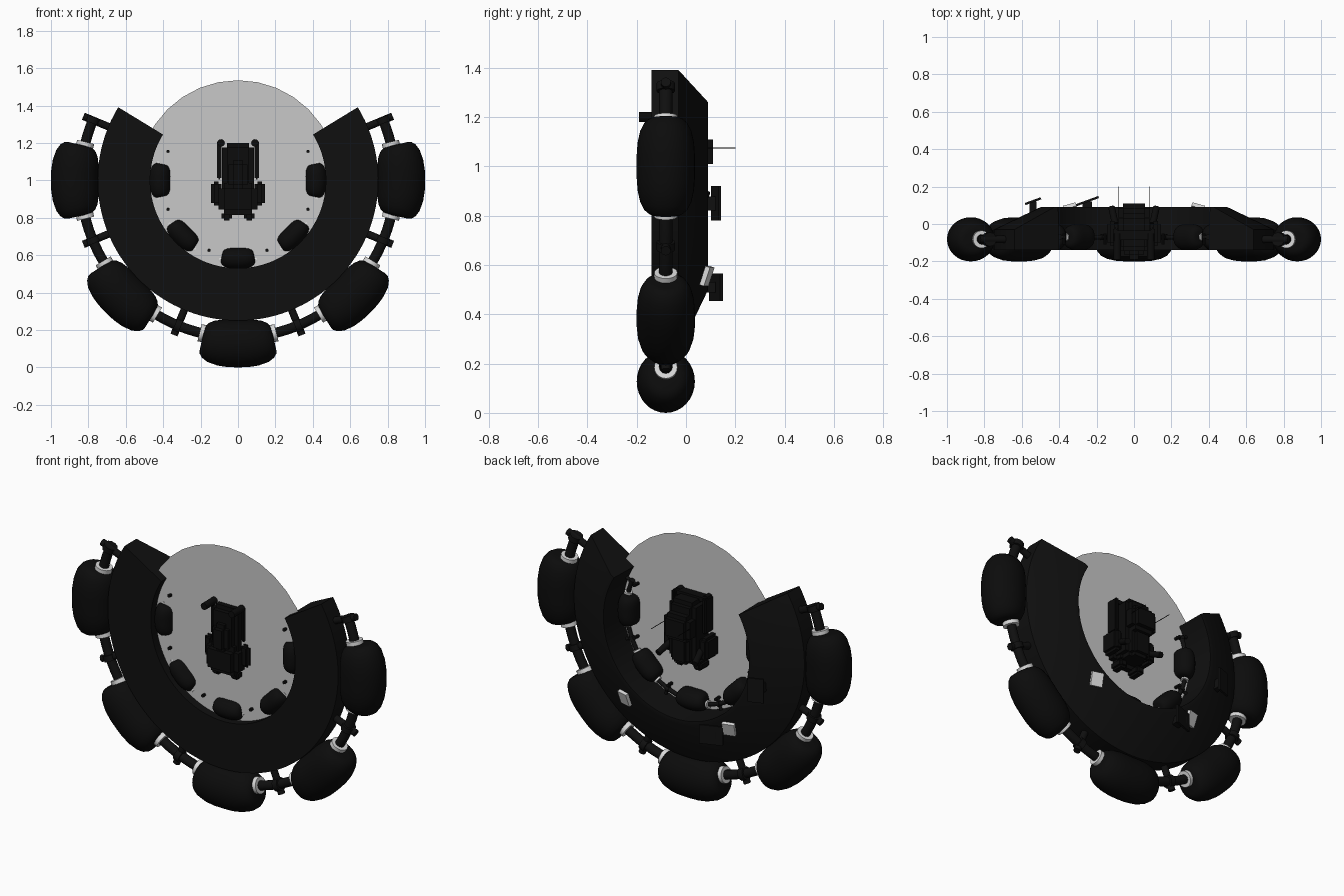
import bpy, bmesh
from math import radians, cos, sin, pi
from mathutils import Vector, Matrix

cube = bpy.data.objects.get("Cube")
if cube:
    bpy.data.objects.remove(cube)


def material(name, value):
    m = bpy.data.materials.new(name)
    m.use_nodes = True
    col = (value, value, value, 1)
    m.diffuse_color = col
    bsdf = m.node_tree.nodes["Principled BSDF"]
    bsdf.inputs["Base Color"].default_value = col
    bsdf.inputs["Roughness"].default_value = 0.7
    return m


HULL = material("black hull", 0.005)
POD = material("deep black", 0.0035)
PALE = material("pale grey disc", 0.58)
LIGHT = material("light grey metal", 0.7)
HUB = 1.0          # height of the ring's centre


def polar(r, ang, y):
    return Vector((r * cos(ang), y, HUB + r * sin(ang)))


def finish(name, bm, mat, smooth=True):
    bmesh.ops.recalc_face_normals(bm, faces=bm.faces)
    me = bpy.data.meshes.new(name)
    bm.to_mesh(me)
    bm.free()
    me.materials.append(mat)
    ob = bpy.data.objects.new(name, me)
    bpy.context.collection.objects.link(ob)
    if smooth:
        bpy.ops.object.select_all(action='DESELECT')
        ob.select_set(True)
        bpy.context.view_layer.objects.active = ob
        bpy.ops.object.shade_smooth_by_angle(angle=radians(35))
    return ob


def sweep(name, stations, section, radius, y0, mat):
    """Carry a closed (dr, dy) section along the arc; stations are (angle, scale)."""
    bm = bmesh.new()
    loops = [[bm.verts.new(polar(radius + dr * s, a, y0 + dy * s)) for dr, dy in section]
             for a, s in stations]
    n = len(section)
    for p, q in zip(loops, loops[1:]):
        for i in range(n):
            j = (i + 1) % n
            bm.faces.new((p[i], p[j], q[j], q[i]))
    bm.faces.new(loops[0])
    bm.faces.new(loops[-1])
    return finish(name, bm, mat)


def circle(rr, ry, n=24):
    return [(rr * cos(2 * pi * i / n), ry * sin(2 * pi * i / n)) for i in range(n)]


def arc(a0, a1, n, scale=1):
    return [(a0 + (a1 - a0) * i / n, scale) for i in range(n + 1)]


def bar(name, p, q, r, mat, n=12):
    p, q = Vector(p), Vector(q)
    bm = bmesh.new()
    rot = (q - p).to_track_quat('Z', 'Y').to_matrix().to_4x4()
    bmesh.ops.create_cone(bm, cap_ends=True, segments=n, radius1=r, radius2=r,
                          depth=(q - p).length, matrix=Matrix.Translation((p + q) / 2) @ rot)
    return finish(name, bm, mat)


def box(name, loc, size, mat, rot=None, bevel=0.0, taper=1.0):
    bm = bmesh.new()
    bmesh.ops.create_cube(bm, size=1)
    for v in bm.verts:
        if v.co.z > 0:
            v.co.x *= taper
            v.co.y *= taper
    bmesh.ops.scale(bm, vec=size, verts=bm.verts)
    if bevel:
        bmesh.ops.bevel(bm, geom=bm.edges[:], offset=bevel, segments=2, affect='EDGES')
    m = Matrix.Translation(loc) @ (rot.to_4x4() if rot else Matrix())
    bmesh.ops.transform(bm, matrix=m, verts=bm.verts)
    return finish(name, bm, mat, False)


# Open ring hull with a bevelled back
END = radians(31.4)
hull_section = [(0.47, -0.14), (0.75, -0.14), (0.75, -0.03), (0.50, 0.09), (0.475, 0.09)]
sweep("ring_hull", arc(END, -pi - END, 80), hull_section, 0, 0, HULL)

# Thin pale disc in the opening
bm = bmesh.new()
rim = [bm.verts.new(polar(0.535, 2 * pi * i / 32 + pi / 2, -0.09)) for i in range(32)]
bm.faces.new(rim)
finish("field_disc", bm, PALE, False)

# Pod shape along its length: (fraction of half length, section scale)
SHAPE = [(-1, .45), (-.98, .6), (-.9, .75), (-.75, .88), (-.5, .97), (-.25, 1)]
SHAPE += [(0, 1)] + [(-t, s) for t, s in reversed(SHAPE)]


def pod_chain(prefix, pod_r, half_ang, rr, ry, y0, rod_r, rod_size, inner, outer, collar):
    step = radians(45)
    sweep(prefix + "_rod", arc(step / 2, -pi - step / 2, 72), circle(rod_size, rod_size, 12),
          rod_r, y0, HULL)
    for k in range(5):
        a = -k * step
        sweep(f"{prefix}_pod_{k}", [(a + t * half_ang, s) for t, s in SHAPE],
              circle(rr, ry, 32), pod_r, y0, POD)
        # Light collars where the rod enters the pod
        for side in (-1, 1):
            e = a + side * half_ang
            sweep(f"{prefix}_collar", arc(e - side * 0.02, e + side * 0.025, 2),
                  circle(collar, collar, 20), rod_r, y0, LIGHT)
    # Radial brackets and clamps between pods
    for k in range(6):
        a = step / 2 - k * step
        bar(f"{prefix}_bracket_{k}", polar(inner, a, y0), polar(outer, a, y0),
            rod_size * 0.75, HULL)
        sweep(f"{prefix}_clamp_{k}", arc(a - 0.02, a + 0.02, 2),
              circle(rod_size * 1.4, rod_size * 1.4, 12), rod_r, y0, HULL)


pod_chain("outer", 0.873, 0.222, 0.127, 0.118, -0.082, 0.84, 0.027, 0.73, 0.895, 0.047)
pod_chain("inner", 0.418, 0.21, 0.058, 0.07, -0.07, 0.435, 0.012, 0.40, 0.49, 0.022)

# Small bracket tips showing through the disc
for k in range(6):
    a = radians(22.5 - 45 * k)
    bar(f"bracket_tip_{k}", polar(0.405, a, -0.11), polar(0.405, a, -0.05), 0.009, HULL, 8)

# Pale panels on the sloped back
for s in (-1, 1):
    n = Vector((s * 0.25, 0.9, -0.32)).normalized()
    box("back_panel", Vector((s * 0.34, 0.085, 0.555)), (0.07, 0.08, 0.02), LIGHT,
        n.to_track_quat('Z', 'Y').to_matrix())

# Raised fins on one side of the back
for x, z, w, h in ((-0.54, 0.85, 0.09, 0.14), (-0.25, 0.51, 0.13, 0.11)):
    box("back_fin", (x, 0.122, z), (w, 0.012, h), HULL, Matrix.Rotation(radians(20), 3, 'Z'))
    box("fin_stem", (x, 0.085, z), (w * 0.4, 0.07, h * 0.4), HULL)

# Central craft
box("craft_body", (0, -0.045, 1.02), (0.17, 0.20, 0.36), POD, bevel=0.025)
box("craft_nose", (0, -0.10, 0.90), (0.21, 0.15, 0.17), POD, bevel=0.03)
box("craft_canopy", (0, -0.14, 1.03), (0.10, 0.10, 0.16), POD, bevel=0.025)
box("craft_pack", (0, 0.06, 1.06), (0.17, 0.10, 0.15), POD, bevel=0.025)
box("craft_tail", (0, 0.03, 0.92), (0.12, 0.09, 0.16), POD, bevel=0.02)
box("craft_crossbar", (0, -0.06, 1.2), (0.20, 0.05, 0.025), POD)
for s in (-1, 1):
    box("craft_rail", (s * 0.10, -0.06, 1.11), (0.026, 0.08, 0.21), POD, bevel=0.008)
    box("craft_shoulder", (s * 0.117, -0.05, 0.93), (0.055, 0.13, 0.13), POD, bevel=0.015)
    box("craft_foot", (s * 0.06, -0.07, 0.81), (0.055, 0.12, 0.05), POD, bevel=0.012)
    bar("craft_post", (s * 0.09, -0.19, 1.2), (s * 0.09, -0.05, 1.2), 0.02, POD)
    bar("craft_arm", (s * 0.10, 0.0, 0.92), (s * 0.12, 0.09, 0.88), 0.018, POD)
    bar("craft_antenna", (s * 0.085, 0.08, 1.075), (s * 0.085, 0.2, 1.075), 0.002, POD, 6)
